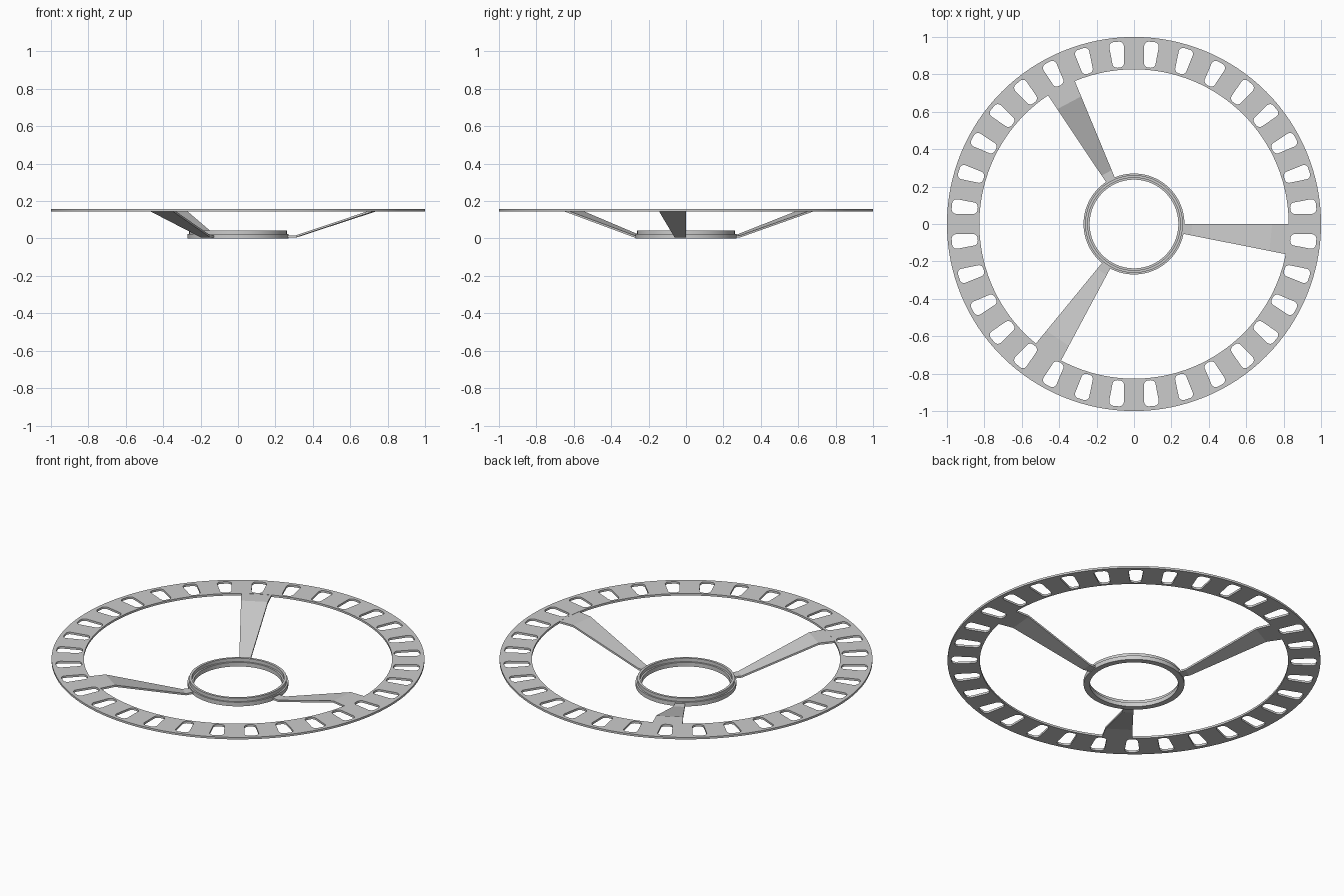
import bpy, bmesh
from math import sin, cos, pi, radians, tan
from mathutils import Matrix

if "Cube" in bpy.data.objects:
    bpy.data.objects.remove(bpy.data.objects["Cube"])

SLOTS = 32
STEP = 2 * pi / SLOTS


def finish(name, bm, smooth=True):
    bmesh.ops.remove_doubles(bm, verts=bm.verts, dist=1e-5)
    bmesh.ops.recalc_face_normals(bm, faces=bm.faces)
    me = bpy.data.meshes.new(name)
    bm.to_mesh(me)
    bm.free()
    ob = bpy.data.objects.new(name, me)
    bpy.context.collection.objects.link(ob)
    if smooth:
        bpy.ops.object.select_all(action='DESELECT')
        ob.select_set(True)
        bpy.context.view_layer.objects.active = ob
        bpy.ops.object.shade_smooth_by_angle(angle=radians(30))
    return ob


def circle(r, n):
    return [(r * cos(2 * pi * i / n), r * sin(2 * pi * i / n)) for i in range(n)]


def slot(angle, r0=0.84, r1=0.978, w0=0.031, w1=0.039, c=0.024, seg=5):
    """Rounded, slightly tapered slot outline, turned to the given angle."""
    corners = [(r1 - c, w1 - c, 0), (r0 + c, w0 - c, 1),
               (r0 + c, c - w0, 2), (r1 - c, c - w1, 3)]
    pts = []
    for x, y, q in corners:
        for i in range(seg + 1):
            a = (q + i / seg) * pi / 2
            px, py = x + c * cos(a), y + c * sin(a)
            pts.append((px * cos(angle) - py * sin(angle),
                        px * sin(angle) + py * cos(angle)))
    return pts


# Outer ring: filled flat outline with slot holes, extruded to a thin plate
cu = bpy.data.curves.new("outer_ring", 'CURVE')
cu.dimensions = '2D'
cu.fill_mode = 'BOTH'
cu.extrude = 0.006
outlines = [circle(1.0, 128), circle(0.827, 128)]
outlines += [slot((i + 0.5) * STEP) for i in range(SLOTS)]
for pts in outlines:
    sp = cu.splines.new('POLY')
    sp.points.add(len(pts) - 1)
    for p, (x, y) in zip(sp.points, pts):
        p.co = (x, y, 0, 1)
    sp.use_cyclic_u = True
tmp = bpy.data.objects.new("outline_helper", cu)
bpy.context.collection.objects.link(tmp)
bpy.context.view_layer.update()
bm = bmesh.new()
bm.from_mesh(tmp.evaluated_get(bpy.context.evaluated_depsgraph_get()).to_mesh())
bpy.data.objects.remove(tmp)
bmesh.ops.translate(bm, verts=bm.verts, vec=(0, 0, 0.151))
finish("outer_ring", bm)

# Hub: stepped collar profile revolved around z
profile = [(0.237, 0), (0.27, 0), (0.27, 0.024), (0.261, 0.024), (0.261, 0.044),
           (0.247, 0.044), (0.247, 0.024), (0.237, 0.024)]
N = 96
bm = bmesh.new()
rings = [[bm.verts.new((r * cos(2 * pi * i / N), r * sin(2 * pi * i / N), z))
          for r, z in profile] for i in range(N)]
for i in range(N):
    a, b = rings[i], rings[(i + 1) % N]
    for j in range(len(profile)):
        k = (j + 1) % len(profile)
        bm.faces.new((a[j], b[j], b[k], a[k]))
finish("hub_collar", bm)

# Spokes: wedge strips bent up from the hub to the ring
path = [(0.262, 0.005), (0.31, 0.005), (0.735, 0.145), (0.829, 0.145)]
THICK = 0.011
for n, turn in enumerate((-0.5, 10.5, 21.0)):
    bm = bmesh.new()
    sections = []
    for r, z in path:
        w = r * tan(STEP / 2)
        sections.append([bm.verts.new(v) for v in (
            (r, -w, z), (r, w, z), (r, w, z + THICK), (r, -w, z + THICK))])
    for a, b in zip(sections, sections[1:]):
        for j in range(4):
            k = (j + 1) % 4
            bm.faces.new((a[j], b[j], b[k], a[k]))
    bm.faces.new(sections[0])
    bm.faces.new(sections[-1])
    bmesh.ops.transform(bm, matrix=Matrix.Rotation(turn * STEP, 4, 'Z'), verts=bm.verts)
    finish(f"spoke_{n + 1}", bm, smooth=False)
